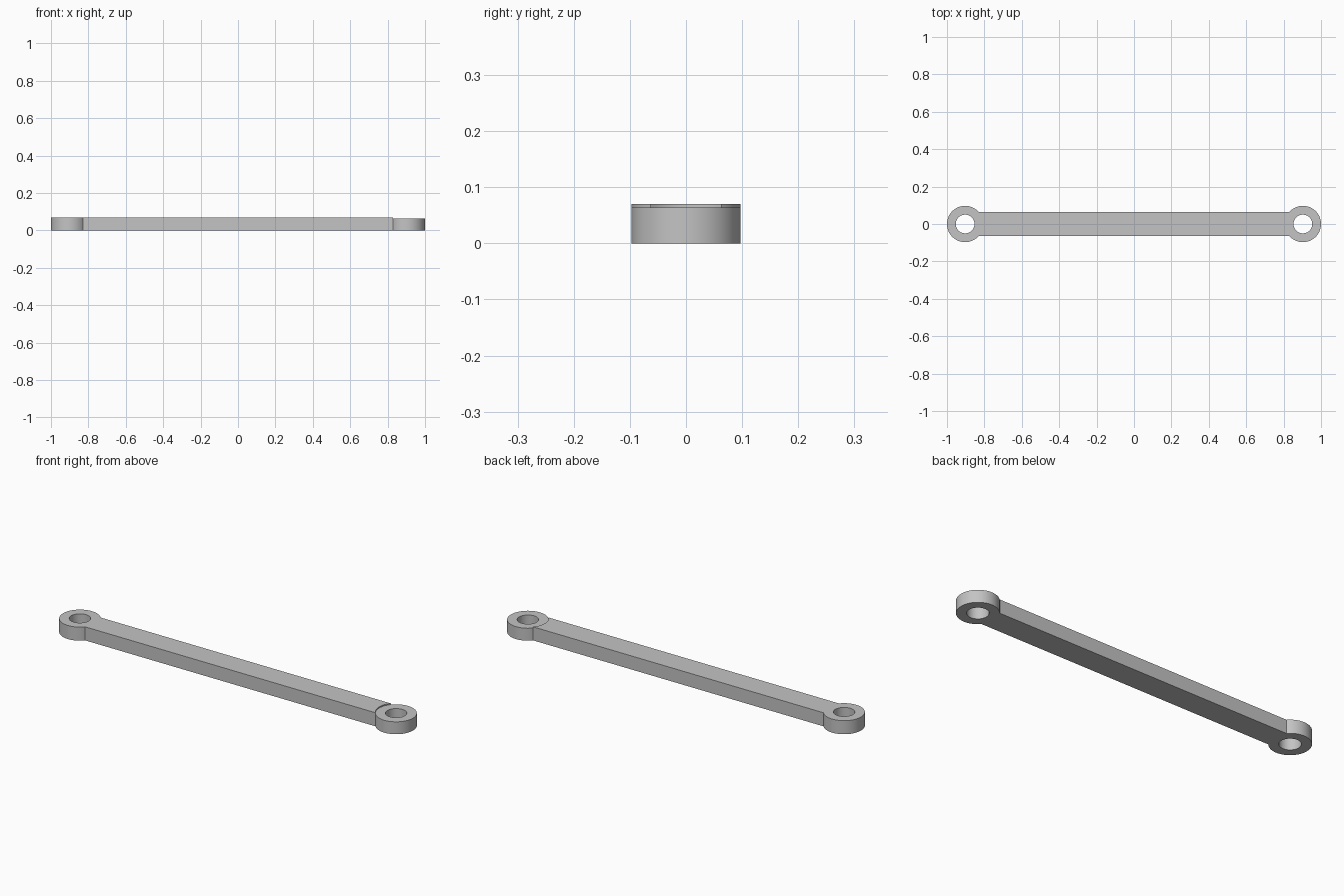
import bpy
import bmesh
from math import asin, cos, sin, pi, radians

if "Cube" in bpy.data.objects:
    bpy.data.objects.remove(bpy.data.objects["Cube"], do_unlink=True)

EYE_R, HOLE_R, EYE_X = 0.097, 0.05, 0.903
BAR_HALF, BAR_TOP, LOW_TOP = 0.063, 0.07, 0.064
BAR_STEPS, FREE_STEPS = 16, 56

metal = bpy.data.materials.new("grey metal")
metal.use_nodes = True
grey = (0.55, 0.55, 0.55, 1)
metal.diffuse_color = grey
metal.node_tree.nodes["Principled BSDF"].inputs["Base Color"].default_value = grey

bm = bmesh.new()


def face(points):
    bm.faces.new([bm.verts.new(p) for p in points])


def wall(p, q, z0, z1):
    face([(*p, z0), (*q, z0), (*q, z1), (*p, z1)])


# Angles around an eye: first the arc joined to the bar, then the free arc
join = asin(BAR_HALF / EYE_R)
angles = [-join + 2 * join * i / BAR_STEPS for i in range(BAR_STEPS)]
angles += [join + (2 * pi - 2 * join) * i / FREE_STEPS for i in range(FREE_STEPS)]


def circle(side, radius):
    return [(side * (radius * cos(a) - EYE_X), radius * sin(a)) for a in angles]


# Pierced eyes at both ends; the left one is slightly lower than the bar
arcs = {}
for side, top in ((1, BAR_TOP), (-1, LOW_TOP)):
    outer, inner = circle(side, EYE_R), circle(side, HOLE_R)
    arcs[side] = outer[:BAR_STEPS + 1]
    for i in range(len(angles)):
        j = (i + 1) % len(angles)
        wall(inner[i], inner[j], 0, top)
        for z in (0, top):
            face([(*p, z) for p in (outer[i], outer[j], inner[j], inner[i])])
        if i >= BAR_STEPS:
            wall(outer[i], outer[j], 0, top)
        elif top < BAR_TOP:
            wall(outer[i], outer[j], top, BAR_TOP)

# Straight bar between the eyes, with ends following their arcs
outline = arcs[1] + arcs[-1][::-1]
for z in (0, BAR_TOP):
    face([(*p, z) for p in outline])
for end in (0, -1):
    p, q = arcs[1][end], arcs[-1][end]
    face([(*p, 0), (*q, 0), (*q, LOW_TOP), (*q, BAR_TOP), (*p, BAR_TOP)])

bmesh.ops.remove_doubles(bm, verts=bm.verts, dist=0.0001)
bmesh.ops.recalc_face_normals(bm, faces=bm.faces)
mesh = bpy.data.meshes.new("link_arm")
bm.to_mesh(mesh)
bm.free()
mesh.materials.append(metal)
arm = bpy.data.objects.new("link_arm", mesh)
bpy.context.collection.objects.link(arm)

# Smooth round walls, crisp rims
bpy.ops.object.select_all(action="DESELECT")
arm.select_set(True)
bpy.context.view_layer.objects.active = arm
bpy.ops.object.shade_smooth_by_angle(angle=radians(30))
